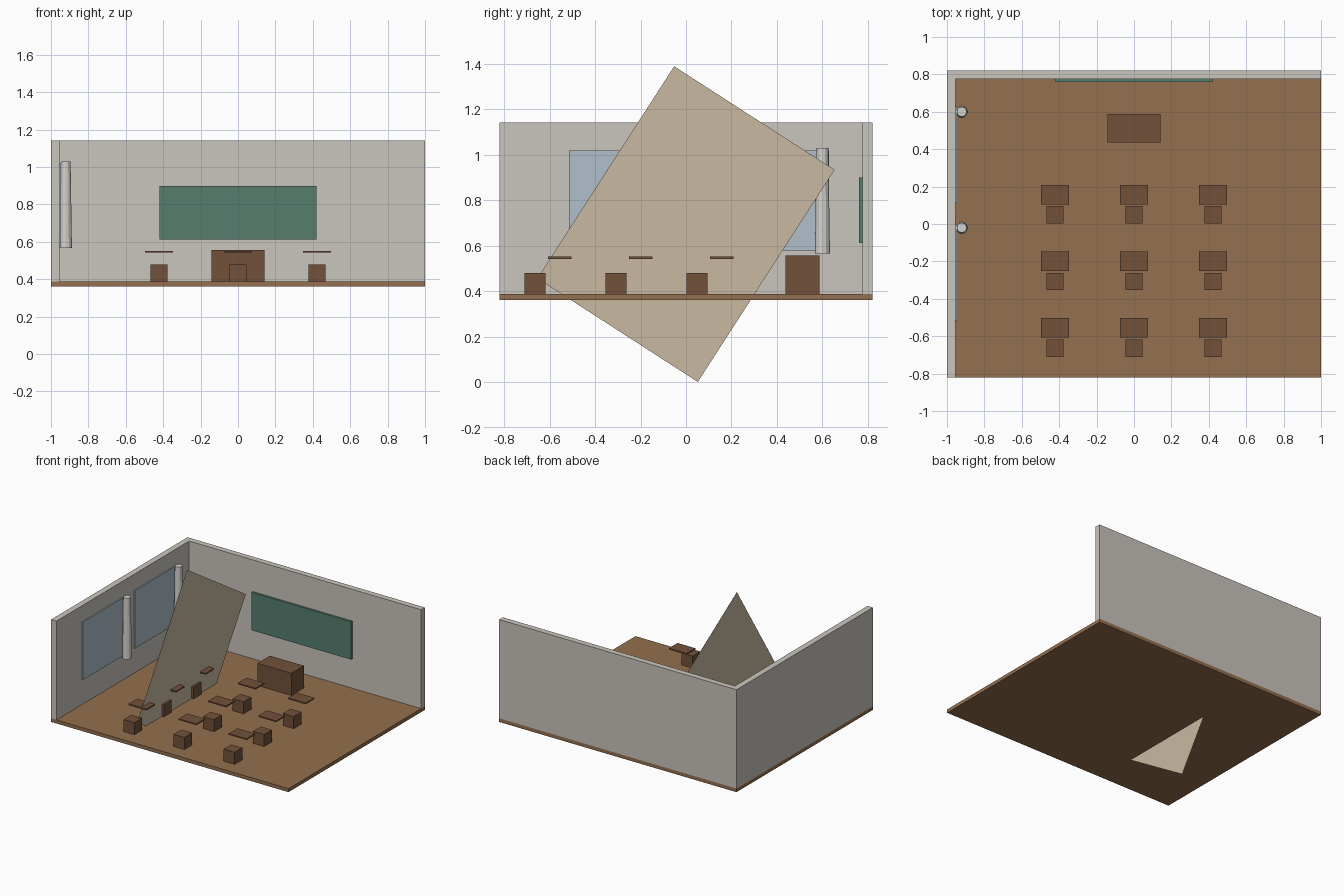
import bpy
import math
from mathutils import Vector

cube = bpy.data.objects.get("Cube")
if cube:
    bpy.data.objects.remove(cube, do_unlink=True)


def material(name, rgb):
    """Flat material from 0-255 display values, stored as linear."""
    colour = [((c / 255 + 0.055) / 1.055) ** 2.4 for c in rgb] + [1]
    mat = bpy.data.materials.new(name)
    mat.use_nodes = True
    mat.diffuse_color = colour
    mat.node_tree.nodes["Principled BSDF"].inputs["Base Color"].default_value = colour
    return mat


FLOOR = material("floor wood", (148, 112, 78))
WALL = material("wall plaster", (202, 197, 189))
WOOD = material("dark wood", (114, 81, 58))
BOARD = material("board green", (87, 126, 111))
GLASS = material("window blue", (177, 191, 203))
CLOTH = material("curtain white", (212, 211, 206))
PANEL = material("panel beige", (201, 186, 162))


def box(name, x, y, z, mat):
    """Box from (min, max) ranges."""
    bpy.ops.mesh.primitive_cube_add(size=1)
    ob = bpy.context.object
    ob.name = name
    ranges = (x, y, z)
    ob.location = Vector([(a + b) / 2 for a, b in ranges])
    ob.scale = Vector([b - a for a, b in ranges])
    ob.data.materials.append(mat)
    return ob


# Room shell
GROUND = 0.388
box("floor", (-1, 1), (-0.82, 0.82), (0.361, GROUND), FLOOR)
box("right_wall", (-1, -0.955), (-0.82, 0.82), (GROUND, 1.141), WALL)
box("back_wall", (-0.955, 1), (0.776, 0.82), (GROUND, 1.141), WALL)

# Board and teacher's desk
box("board", (-0.42, 0.42), (0.76, 0.776), (0.612, 0.9), BOARD)
box("teacher_desk", (-0.143, 0.143), (0.437, 0.588), (GROUND, 0.557), WOOD)

# Windows, each with a gathered curtain at its far end
for i, y in enumerate((-0.515, 0.113)):
    box(f"window_{i}", (-0.956, -0.947), (y, y + 0.515), (0.578, 1.018), GLASS)
    bpy.ops.mesh.primitive_cone_add(vertices=12, radius1=0.033, radius2=0.026,
                                    depth=0.464, location=(-0.921, (-0.02, 0.6)[i], 0.798))
    curtain = bpy.context.object
    curtain.name = f"curtain_{i}"
    curtain.data.materials.append(CLOTH)

# Three rows of floating desk tops and block stools
for row, y in enumerate((-0.555, -0.199, 0.157)):
    for col, x in enumerate((-0.422, 0, 0.422)):
        box(f"desk_top_{row}_{col}", (x - 0.075, x + 0.075),
            (y - 0.052, y + 0.052), (0.542, 0.552), WOOD)
        box(f"stool_{row}_{col}", (x - 0.046, x + 0.046),
            (y - 0.155, y - 0.062), (GROUND, 0.48), WOOD)

# Tilted thin panel standing through the floor
bpy.ops.mesh.primitive_plane_add(size=1, location=(-0.392, 0, 0.695))
panel = bpy.context.object
panel.name = "tilted_panel"
panel.scale = (1.11, 0.84, 1)
panel.rotation_euler = (math.radians(90 - 33.2), 0, math.radians(90))
# Turn within the upright plane, then face the open side of the room
panel.rotation_mode = 'QUATERNION'
along = Vector((0, 0.6, 0.93)).normalized()
across = Vector((0, -0.7, 0.46))
normal = Vector((1, 0, 0))
across = normal.cross(along)
panel.rotation_quaternion = Vector((0, 0, 1)).rotation_difference(normal)
base = panel.rotation_quaternion.to_matrix() @ Vector((1, 0, 0))
angle = math.atan2(base.cross(along).dot(normal), base.dot(along))
from mathutils import Quaternion
panel.rotation_quaternion = Quaternion(normal, angle) @ panel.rotation_quaternion
panel.data.materials.append(PANEL)
